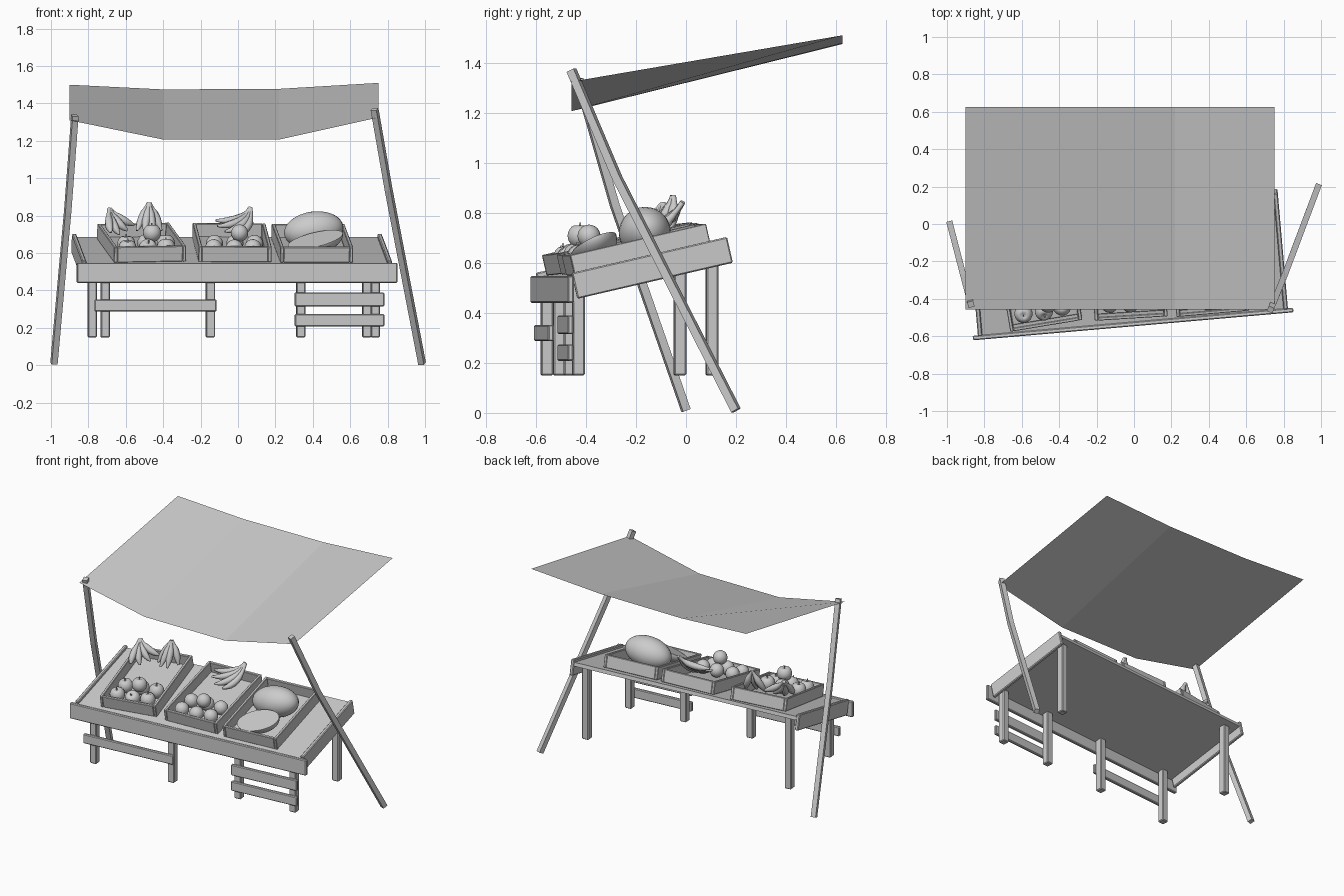
import bpy, bmesh
from math import radians, sin, pi
from mathutils import Matrix, Vector

if "Cube" in bpy.data.objects:
    bpy.data.objects.remove(bpy.data.objects["Cube"])

grey = bpy.data.materials.new("plain_grey")
grey.use_nodes = True
grey.diffuse_color = (0.6, 0.6, 0.6, 1)
grey.node_tree.nodes["Principled BSDF"].inputs["Base Color"].default_value = (0.6, 0.6, 0.6, 1)


def finish(name, bm, matrix=Matrix(), bevel=0, smooth=False):
    mesh = bpy.data.meshes.new(name)
    bmesh.ops.recalc_face_normals(bm, faces=bm.faces)
    bm.to_mesh(mesh)
    bm.free()
    mesh.materials.append(grey)
    ob = bpy.data.objects.new(name, mesh)
    bpy.context.collection.objects.link(ob)
    ob.matrix_world = matrix
    if bevel:
        mod = ob.modifiers.new("soft_edges", "BEVEL")
        mod.width = bevel
        mod.segments = 1
    if smooth:
        for p in mesh.polygons:
            p.use_smooth = True
        bpy.context.view_layer.objects.active = ob
        ob.select_set(True)
        bpy.ops.object.shade_smooth_by_angle(angle=radians(50))
        ob.select_set(False)
    return ob


def add_box(bm, lo, hi):
    lo, hi = Vector(lo), Vector(hi)
    size = hi - lo
    m = Matrix.Translation((lo + hi) / 2) @ Matrix.Diagonal((*size, 1))
    bmesh.ops.create_cube(bm, size=1, matrix=m)


def box(name, lo, hi, matrix, bevel=0.005):
    bm = bmesh.new()
    add_box(bm, lo, hi)
    return finish(name, bm, matrix, bevel)


def sweep(name, paths, radii, sides, smooth):
    """Tubes along the paths, with one radius per path point."""
    bm = bmesh.new()
    for path in paths:
        rings = []
        for i, p in enumerate(path):
            d = path[min(i + 1, len(path) - 1)] - path[max(i - 1, 0)]
            q = d.to_track_quat('Z', 'Y')
            ring = []
            for k in range(sides):
                turn = Matrix.Rotation(2 * pi * (k + 0.5) / sides, 3, 'Z')
                ring.append(bm.verts.new(p + q @ (turn @ Vector((radii[i], 0, 0)))))
            rings.append(ring)
        for a, b in zip(rings, rings[1:]):
            for k in range(sides):
                j = (k + 1) % sides
                bm.faces.new((a[k], a[j], b[j], b[k]))
        bm.faces.new(rings[0])
        bm.faces.new(rings[-1])
    return finish(name, bm, smooth=smooth)


# Table frame: turned a little about z; the top also slopes up to the back
table = Matrix.Translation((-0.005, -0.535, 0)) @ Matrix.Rotation(radians(5), 4, 'Z')
slope = table @ Matrix.Translation((0, 0, 0.54)) @ Matrix.Rotation(radians(13), 4, 'X')

box("table_top", (-0.82, 0, -0.025), (0.82, 0.645, 0), slope, 0)
box("front_board", (-0.86, -0.012, 0.44), (0.86, 0.012, 0.548), table)
for side, x in (("right", -0.82), ("left", 0.82)):
    box(side + "_side_board", (x - 0.012, 0.01, -0.088), (x + 0.012, 0.65, 0.018), slope)

# Legs
for i, x in enumerate((-0.705, -0.14, 0.345, 0.745)):
    box(f"front_leg_{i + 1}", (x - 0.024, 0.016, 0.15), (x + 0.024, 0.064, 0.53), table)
for side, x in (("right", -0.727), ("left", 0.747)):
    box(side + "_back_leg", (x - 0.024, 0.552, 0.15), (x + 0.024, 0.6, 0.65), table)

# Cross planks on the front legs
box("right_plank", (-0.765, -0.006, 0.287), (-0.11, 0.016, 0.352), table)
box("left_upper_plank", (0.31, -0.006, 0.315), (0.79, 0.016, 0.39), table)
box("left_lower_plank", (0.31, -0.006, 0.208), (0.79, 0.016, 0.274), table)

# Support poles, gently bent
poles = {
    "left_pole": ((0.984, 0.2, 0.01), (0.805, -0.275, 0.94), (0.73, -0.458, 1.37)),
    "right_pole": ((-0.984, 0.0, 0.01), (-0.91, -0.285, 0.83), (-0.872, -0.43, 1.335)),
}
for name, pts in poles.items():
    sweep(name, [[Vector(p) for p in pts]], [0.023] * 3, 4, False)

# Sagging cloth canopy
bm = bmesh.new()
columns = ((-0.9, 1.31, 1.5), (-0.4, 1.207, 1.475), (0.22, 1.207, 1.478), (0.752, 1.325, 1.51))
rows = [(bm.verts.new((x, -0.457, a)), bm.verts.new((x, 0.625, b))) for x, a, b in columns]
for (a, b), (c, d) in zip(rows, rows[1:]):
    bm.faces.new((a, c, d, b))
finish("canopy", bm)


# Open crates
def crate(name, u, s, turn):
    m = slope @ Matrix.Translation((u, s, 0)) @ Matrix.Rotation(radians(turn), 4, 'Z')
    w, d, h, t = 0.195, 0.28, 0.085, 0.018
    bm = bmesh.new()
    add_box(bm, (-w + t, -d + t, 0.001), (w - t, d - t, 0.015))
    for k in (-1, 1):
        xs, ys = sorted((k * w, k * (w - t))), sorted((k * d, k * (d - t)))
        add_box(bm, (xs[0], -d, 0.001), (xs[1], d, h))
        add_box(bm, (-w + t, ys[0], 0.001), (w - t, ys[1], h))
    finish(name, bm, m, 0.003)
    return m


right_crate = crate("right_crate", -0.485, 0.33, 4.5)
middle_crate = crate("middle_crate", 0, 0.33, -1.5)
left_crate = crate("left_crate", 0.43, 0.317, 0)


# Round fruit, apples dimpled at the top with a stem
def round_fruit(name, m, r, dimple):
    bm = bmesh.new()
    bmesh.ops.create_uvsphere(bm, u_segments=16, v_segments=12, radius=r)
    if dimple:
        for v in bm.verts:
            rim = max(0, 1 - v.co.xy.length / (r * 0.55))
            if v.co.z > 0:
                v.co.z -= rim * r * 0.35
        add_box(bm, (-0.003, -0.003, r * 0.6), (0.003, 0.003, r * 1.1))
    finish(name, bm, m, smooth=True)


spots = ((-0.11, -0.2, 0), (0.0, -0.205, 0), (0.1, -0.195, 0), (-0.1, -0.1, 0),
         (0.01, -0.09, 0), (0.115, -0.095, 0), (0.03, -0.15, 0.07))
for i, (x, y, z) in enumerate(spots):
    lean = Matrix.Rotation(0.5 * sin(i * 2), 4, 'X')
    place = Matrix.Translation((x, y, z + 0.06))
    round_fruit(f"apple_{i + 1}", right_crate @ place @ lean, 0.049, True)
    round_fruit(f"orange_{i + 1}", middle_crate @ place, 0.046, False)

# Whole melon and half melon
for name, loc, size, rot, half in (
        ("whole_melon", (0.405, -0.165, 0.722), (0.16, 0.103, 0.1), (0, -8, 5), False),
        ("half_melon", (0.413, -0.37, 0.672), (0.152, 0.098, 0.075), (22, -14, 5), True)):
    bm = bmesh.new()
    bmesh.ops.create_uvsphere(bm, u_segments=28, v_segments=18, radius=1)
    if half:
        cut = bmesh.ops.bisect_plane(bm, geom=bm.verts[:] + bm.edges[:] + bm.faces[:],
                                     plane_co=(0, 0, 0.001), plane_no=(0, 0, 1), clear_outer=True)
        rim = [e for e in bm.edges if e.is_boundary]
        bmesh.ops.contextual_create(bm, geom=rim)
    m = Matrix.Translation(loc)
    for axis, angle in zip("ZYX", reversed(rot)):
        m = m @ Matrix.Rotation(radians(angle), 4, axis)
    finish(name, bm, m @ Matrix.Diagonal((*size, 1)), smooth=True)


# Banana bunches: curved tapered tubes fanning out from one stem
def bunch(name, stem, ends, bulge):
    stem, bulge = Vector(stem), Vector(bulge)
    paths = []
    for e in ends:
        e = Vector(e)
        start = stem.lerp(e, 0.03)
        mid = (stem + e) / 2 + bulge
        paths.append([start.lerp(mid, t / 8).lerp(mid.lerp(e, t / 8), t / 8) for t in range(9)])
    radii = (0.011, 0.011, 0.014, 0.02, 0.022, 0.022, 0.02, 0.014, 0.006)
    sweep(name, paths, radii, 8, True)


bunch("right_bananas", (-0.69, -0.09, 0.84),
      ((-0.68, -0.21, 0.71), (-0.635, -0.17, 0.7), (-0.59, -0.12, 0.72), (-0.555, -0.07, 0.75)),
      (-0.01, -0.02, -0.02))
bunch("centre_bananas", (-0.475, -0.05, 0.872),
      ((-0.54, -0.11, 0.72), (-0.5, -0.14, 0.71), (-0.455, -0.13, 0.71), (-0.41, -0.07, 0.72)),
      (0, 0.02, 0.01))
bunch("middle_bananas", (0.07, -0.01, 0.845),
      ((-0.12, -0.09, 0.775), (-0.11, -0.13, 0.745), (-0.07, -0.16, 0.715), (-0.01, -0.16, 0.7)),
      (0.05, -0.01, -0.05))
